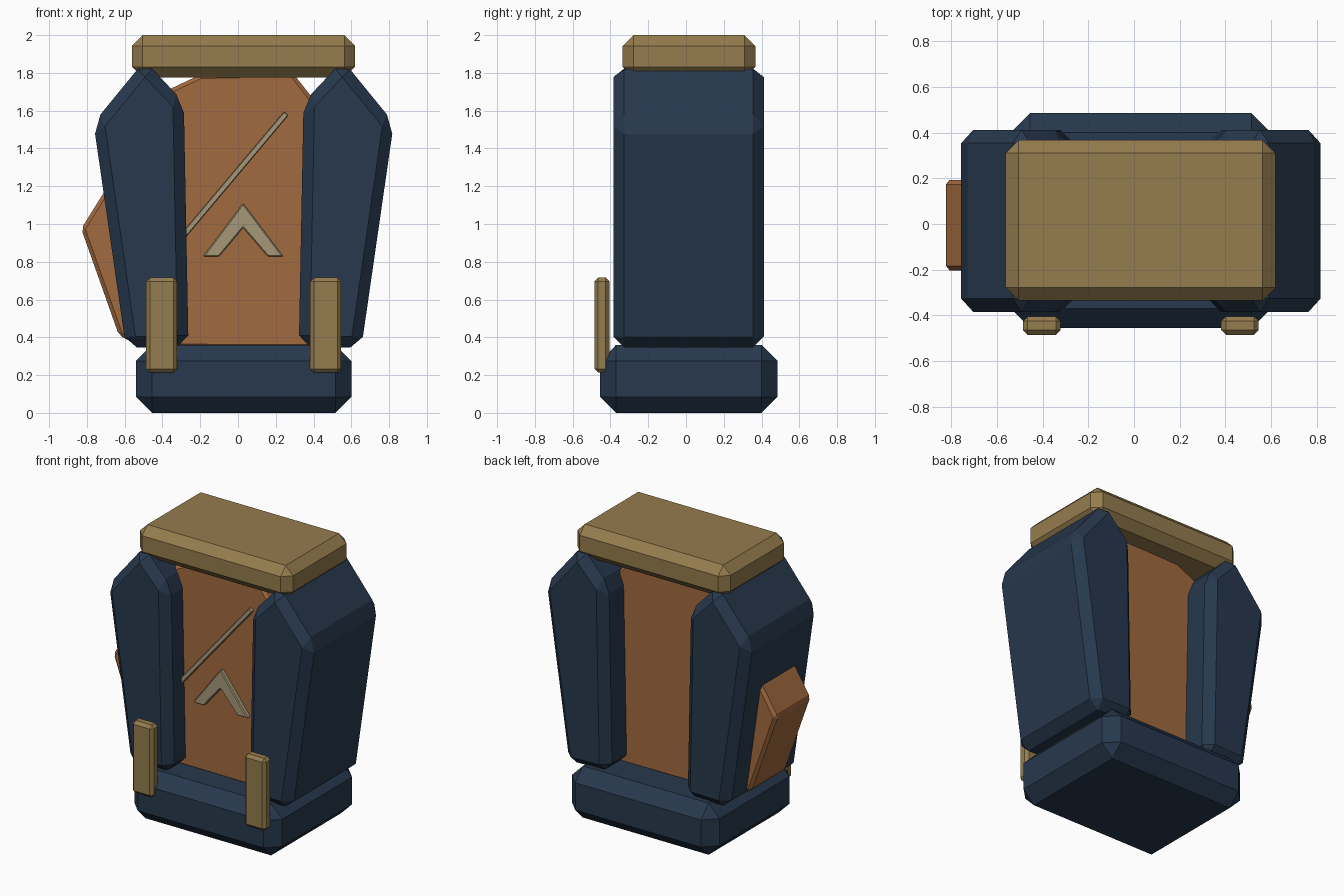
import bpy, bmesh
from mathutils import Vector

if "Cube" in bpy.data.objects:
    bpy.data.objects.remove(bpy.data.objects["Cube"])

CX, CY = 0.03, 0.015   # centre of the symmetric parts


def material(name, rgb):
    m = bpy.data.materials.new(name)
    m.diffuse_color = (*rgb, 1)
    m.use_nodes = True
    m.node_tree.nodes["Principled BSDF"].inputs["Base Color"].default_value = m.diffuse_color
    return m


navy = material("navy", (0.020, 0.040, 0.075))
orange = material("orange", (0.36, 0.145, 0.05))
tan = material("tan", (0.30, 0.20, 0.075))
pale = material("pale", (0.38, 0.31, 0.19))


def prism(name, outline, y0, y1, bevel, mat):
    """Extrude an x-z outline along y and chamfer every edge."""
    bm = bmesh.new()
    face = bm.faces.new([bm.verts.new((x, y0, z)) for x, z in outline])
    ext = bmesh.ops.extrude_face_region(bm, geom=[face])
    verts = [v for v in ext["geom"] if isinstance(v, bmesh.types.BMVert)]
    bmesh.ops.translate(bm, verts=verts, vec=(0, y1 - y0, 0))
    bmesh.ops.recalc_face_normals(bm, faces=bm.faces)
    me = bpy.data.meshes.new(name)
    bm.to_mesh(me)
    bm.free()
    me.materials.append(mat)
    ob = bpy.data.objects.new(name, me)
    bpy.context.collection.objects.link(ob)
    mod = ob.modifiers.new("chamfer", "BEVEL")
    mod.width = bevel
    mod.segments = 1
    mod.limit_method = 'NONE'
    return ob


def box(name, x0, x1, y0, y1, z0, z1, bevel, mat):
    return prism(name, [(x0, z0), (x1, z0), (x1, z1), (x0, z1)], y0, y1, bevel, mat)


# Base block and top cap
box("base", -0.54, 0.60, -0.455, 0.485, 0.0, 0.36, 0.085, navy)
box("top_cap", -0.562, 0.62, -0.335, 0.367, 1.775, 2.0, 0.057, tan)

# Side panels and front clips, mirrored about the centre
panel = [(0.322, 0.352), (0.653, 0.345), (0.825, 1.535), (0.555, 1.865), (0.347, 1.645)]
for side, s in (("left", -1), ("right", 1)):
    pts = [(CX + s * (x - CX), z) for x, z in panel]
    prism(side + "_panel", pts, -0.385, 0.412, 0.058, navy)
    cx = CX + s * 0.434
    box(side + "_clip", cx - 0.082, cx + 0.082, -0.485, -0.405, 0.213, 0.716, 0.02, tan)

# Irregular core slab, poking out past the left panel
core = [(-0.83, 0.975), (-0.37, 1.71), (-0.2, 1.79), (0.29, 1.80), (0.62, 1.38),
        (0.68, 0.9), (0.54, 0.34), (-0.5, 0.345), (-0.63, 0.41)]
prism("core", core, -0.203, 0.193, 0.02, orange)

# Raised chevron on the core
chevron = [(-0.185, 0.828), (-0.10, 0.828), (0.027, 0.98), (0.158, 0.828),
           (0.24, 0.828), (0.027, 1.11)]
prism("chevron", chevron, -0.235, -0.19, 0.006, pale)

# Diagonal strip on the core
a, b = Vector((-0.33, 0.89)), Vector((0.255, 1.585))
n = (b - a).orthogonal().normalized() * 0.015
prism("diagonal_strip", [a - n, b - n, b + n, a + n], -0.23, -0.19, 0.004, pale)
